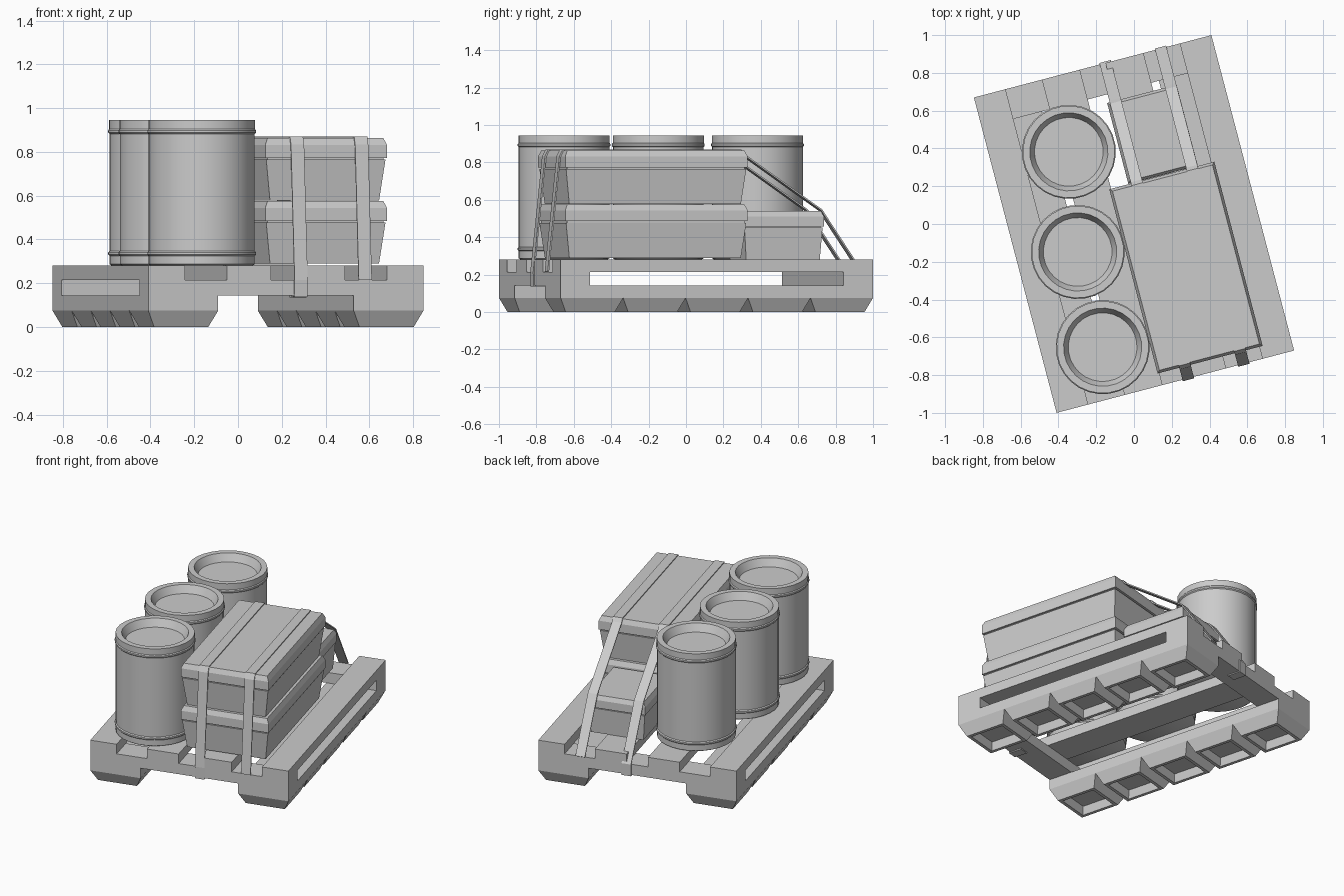
import bpy, bmesh, math
from mathutils import Matrix

if "Cube" in bpy.data.objects:
    bpy.data.objects.remove(bpy.data.objects["Cube"])

YAW = math.radians(14.7)          # whole load is turned on the ground


def finish(bm, name, smooth=False):
    bmesh.ops.remove_doubles(bm, verts=bm.verts, dist=1e-5)
    bmesh.ops.recalc_face_normals(bm, faces=bm.faces)
    me = bpy.data.meshes.new(name)
    bm.to_mesh(me)
    bm.free()
    ob = bpy.data.objects.new(name, me)
    bpy.context.collection.objects.link(ob)
    ob.matrix_world = Matrix.Rotation(YAW, 4, 'Z') @ ob.matrix_world
    if smooth:
        bpy.ops.object.select_all(action='DESELECT')
        ob.select_set(True)
        bpy.context.view_layer.objects.active = ob
        bpy.ops.object.shade_smooth_by_angle(angle=math.radians(35))
    return ob


def loft(bm, rings):
    """Stack of rectangles (x0, x1, y0, y1, z), capped at both ends."""
    loops = []
    for x0, x1, y0, y1, z in rings:
        loops.append([bm.verts.new(p) for p in
                      ((x0, y0, z), (x1, y0, z), (x1, y1, z), (x0, y1, z))])
    for a, b in zip(loops, loops[1:]):
        for i in range(4):
            j = (i + 1) % 4
            bm.faces.new((a[i], a[j], b[j], b[i]))
    bm.faces.new(loops[0])
    bm.faces.new(loops[-1])


def box(name, x0, x1, y0, y1, z0, z1):
    bm = bmesh.new()
    loft(bm, [(x0, x1, y0, y1, z0), (x0, x1, y0, y1, z1)])
    return finish(bm, name)


# Pallet: lengthwise deck boards, cross beams, runners with hollow feet
W, L = 0.65, 0.863
for s in (-1, 1):
    for label, a, b in (("outer", 0.477, W), ("inner", 0.07, 0.278)):
        x0, x1 = sorted((s * a, s * b))
        box(label + "_deck_board", x0, x1, -L, L, 0.215, 0.28)
    y0, y1 = sorted((s * 0.70, s * L))
    box("cross_beam", -W, W, y0, y1, 0.143, 0.215)
    x0, x1 = sorted((s * 0.32, s * W))
    box("runner", x0, x1, -L, L, 0.075, 0.143)
    bm = bmesh.new()
    step = 2 * L / 5
    for i in range(5):
        ya, yb = -L + i * step, -L + (i + 1) * step

        def inset(d, z, ends=0.0):
            return (x0 + d, x1 - d, ya + d + ends, yb - d - ends, z)
        loft(bm, [inset(0, 0.075), inset(0.037, 0.0),
                  inset(0.058, 0.0), inset(0.068, 0.055)])
    finish(bm, "runner_feet")


# Crates: tapered body, groove and bevelled lid
def crate(name, x0, x1, y0, y1, z0, z1, taper=0.03):
    h = z1 - z0
    rings = [(0, taper), (0.655, 0.006), (0.655, 0.014), (0.685, 0.014),
             (0.685, 0), (0.89, 0), (1, 0.014)]
    bm = bmesh.new()
    loft(bm, [(x0 + d, x1 - d, y0 + d, y1 - d, z0 + t * h) for t, d in rings])
    finish(bm, name)


crate("lower_crate", -0.08, 0.495, -0.797, 0.211, 0.29, 0.575)
crate("upper_crate", -0.08, 0.495, -0.797, 0.211, 0.577, 0.863)
crate("small_crate", 0.025, 0.405, 0.213, 0.656, 0.281, 0.54, 0.018)


# Drums: turned profile with hoops and a recessed lid
def drum(cx, cy, seg=28):
    prof = [(0, 0.28), (0.232, 0.28), (0.243, 0.287), (0.243, 0.325),
            (0.249, 0.331), (0.249, 0.341), (0.243, 0.347), (0.243, 0.882),
            (0.249, 0.888), (0.249, 0.898), (0.244, 0.904), (0.244, 0.945),
            (0.207, 0.945), (0.182, 0.895), (0, 0.895)]
    bm = bmesh.new()
    vs = [bm.verts.new((r, 0, z)) for r, z in prof]
    es = [bm.edges.new(p) for p in zip(vs, vs[1:])]
    bmesh.ops.spin(bm, geom=vs + es, cent=(0, 0, 0), axis=(0, 0, 1),
                   angle=2 * math.pi, steps=seg, use_duplicate=False)
    bmesh.ops.rotate(bm, verts=bm.verts, cent=(0, 0, 0),
                     matrix=Matrix.Rotation(math.pi / seg, 3, 'Z'))
    c, s = math.cos(YAW), math.sin(YAW)
    bmesh.ops.translate(bm, verts=bm.verts,
                        vec=(cx * c + cy * s, -cx * s + cy * c, 0))
    finish(bm, "drum", smooth=True)


for centre in ((-0.345, 0.382), (-0.298, -0.148), (-0.166, -0.652)):
    drum(*centre)


# Straps: flat ribbons over the crates, tied to the pallet ends
def strap(u, wrap):
    path = [(-0.867, 0.215), (-0.802, 0.832), (-0.785, 0.866), (0.198, 0.866),
            (0.215, 0.842), (0.645, 0.545), (0.661, 0.52), (0.867, 0.215)]
    if wrap:
        path = ([(-0.78, 0.139), (-0.867, 0.139)] + path
                + [(0.867, 0.139), (0.78, 0.139)])
    bm = bmesh.new()
    rows = [[bm.verts.new((u + d, y, z)) for d in (-0.031, 0.031)]
            for y, z in path]
    for a, b in zip(rows, rows[1:]):
        bm.faces.new((a[0], a[1], b[1], b[0]))
    ob = finish(bm, "strap")
    mod = ob.modifiers.new("thickness", 'SOLIDIFY')
    mod.thickness = 0.008
    mod.offset = 0


strap(0.07, True)
strap(0.373, False)
